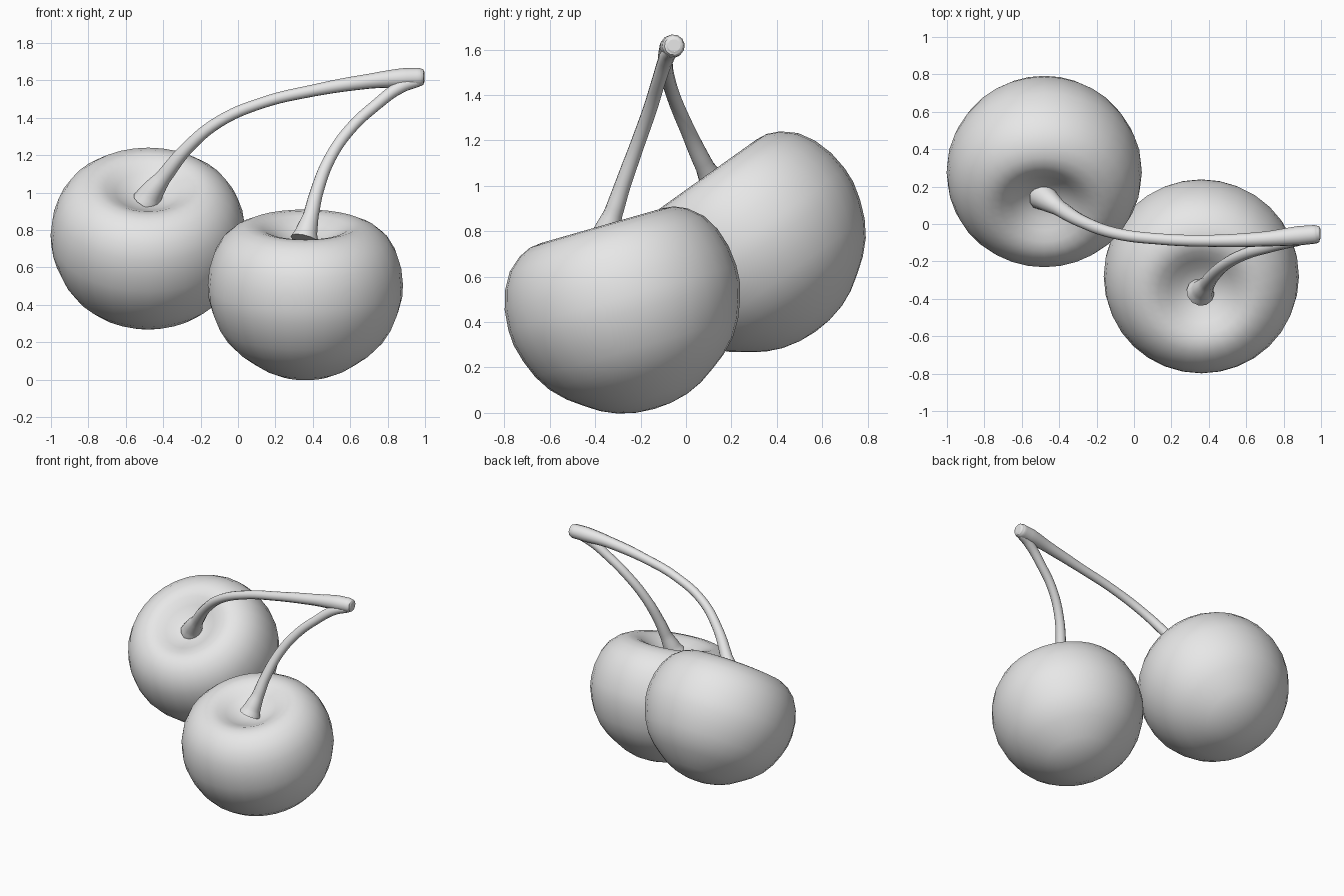
import bpy
import bmesh
from math import radians, pi
from mathutils import Matrix, Vector

cube = bpy.data.objects.get("Cube")
if cube:
    bpy.data.objects.remove(cube, do_unlink=True)

grey = bpy.data.materials.new("plain grey")
grey.use_nodes = True
grey.diffuse_color = (0.8, 0.8, 0.8, 1)
grey.node_tree.nodes["Principled BSDF"].inputs["Base Color"].default_value = (0.8, 0.8, 0.8, 1)

# Half outline of a cherry: radius and height, from the underside into the dimple
OUTLINE = [(0, 0), (0.08, 0.006), (0.16, 0.025), (0.23, 0.056), (0.295, 0.099),
           (0.36, 0.147), (0.42, 0.208), (0.465, 0.28), (0.497, 0.36), (0.518, 0.44),
           (0.522, 0.51), (0.513, 0.6), (0.487, 0.685), (0.445, 0.757), (0.385, 0.809),
           (0.33, 0.834), (0.28, 0.84), (0.23, 0.827), (0.175, 0.795), (0.12, 0.762),
           (0.06, 0.742), (0, 0.736)]


def smooth(obj, angle):
    bpy.ops.object.select_all(action='DESELECT')
    obj.select_set(True)
    bpy.context.view_layer.objects.active = obj
    bpy.ops.object.shade_smooth_by_angle(angle=radians(angle))


def cherry(name, location, tilt):
    bm = bmesh.new()
    verts = [bm.verts.new((r, 0, h)) for r, h in OUTLINE]
    edges = [bm.edges.new(pair) for pair in zip(verts, verts[1:])]
    bmesh.ops.spin(bm, geom=verts + edges, cent=(0, 0, 0), axis=(0, 0, 1),
                   angle=2 * pi, steps=32)
    bmesh.ops.remove_doubles(bm, verts=bm.verts, dist=0.0005)
    bmesh.ops.recalc_face_normals(bm, faces=bm.faces)
    mesh = bpy.data.meshes.new(name)
    bm.to_mesh(mesh)
    bm.free()
    mesh.materials.append(grey)
    obj = bpy.data.objects.new(name, mesh)
    bpy.context.collection.objects.link(obj)
    obj.location = location
    obj.rotation_euler.x = radians(tilt)
    smooth(obj, 60)


def stem(name, points):
    # Tapered tube through points of x, y, z and radius
    curve = bpy.data.curves.new(name, 'CURVE')
    curve.dimensions = '3D'
    curve.bevel_depth = 1
    curve.bevel_resolution = 4
    curve.resolution_u = 6
    curve.use_fill_caps = True
    spline = curve.splines.new('BEZIER')
    spline.bezier_points.add(len(points) - 1)
    for bp, (x, y, z, radius) in zip(spline.bezier_points, points):
        bp.co = (x, y, z)
        bp.radius = radius
        bp.handle_left_type = bp.handle_right_type = 'AUTO'
    curve.materials.append(grey)
    obj = bpy.data.objects.new(name, curve)
    bpy.context.collection.objects.link(obj)
    bpy.ops.object.select_all(action='DESELECT')
    obj.select_set(True)
    bpy.context.view_layer.objects.active = obj
    bpy.ops.object.convert(target='MESH')
    smooth(bpy.context.object, 50)


# Fruit
cherry("front_cherry", (0.36, -0.14, 0.017), 16)
cherry("back_cherry", (-0.48, 0.571, 0.358), 35.5)

# Long stem, flared at the fruit and thickened at the joint
stem("back_stem", [
    (-0.49, 0.15, 0.95, 0.078), (-0.465, 0.13, 0.995, 0.065), (-0.40, 0.085, 1.08, 0.043),
    (-0.27, 0.01, 1.24, 0.034), (-0.10, -0.05, 1.38, 0.031), (0.13, -0.08, 1.48, 0.03),
    (0.40, -0.09, 1.545, 0.032), (0.70, -0.08, 1.595, 0.04), (0.88, -0.063, 1.613, 0.052),
    (0.97, -0.055, 1.617, 0.05), (0.99, -0.053, 1.618, 0.042), (0.996, -0.053, 1.618, 0.028)])

# Short stem, running into the joint
stem("front_stem", [
    (0.355, -0.365, 0.75, 0.076), (0.365, -0.352, 0.79, 0.06), (0.39, -0.32, 0.88, 0.042),
    (0.42, -0.28, 1.0, 0.036), (0.49, -0.215, 1.18, 0.032), (0.60, -0.158, 1.34, 0.031),
    (0.74, -0.118, 1.47, 0.031), (0.87, -0.085, 1.565, 0.034), (0.96, -0.065, 1.595, 0.03)])
